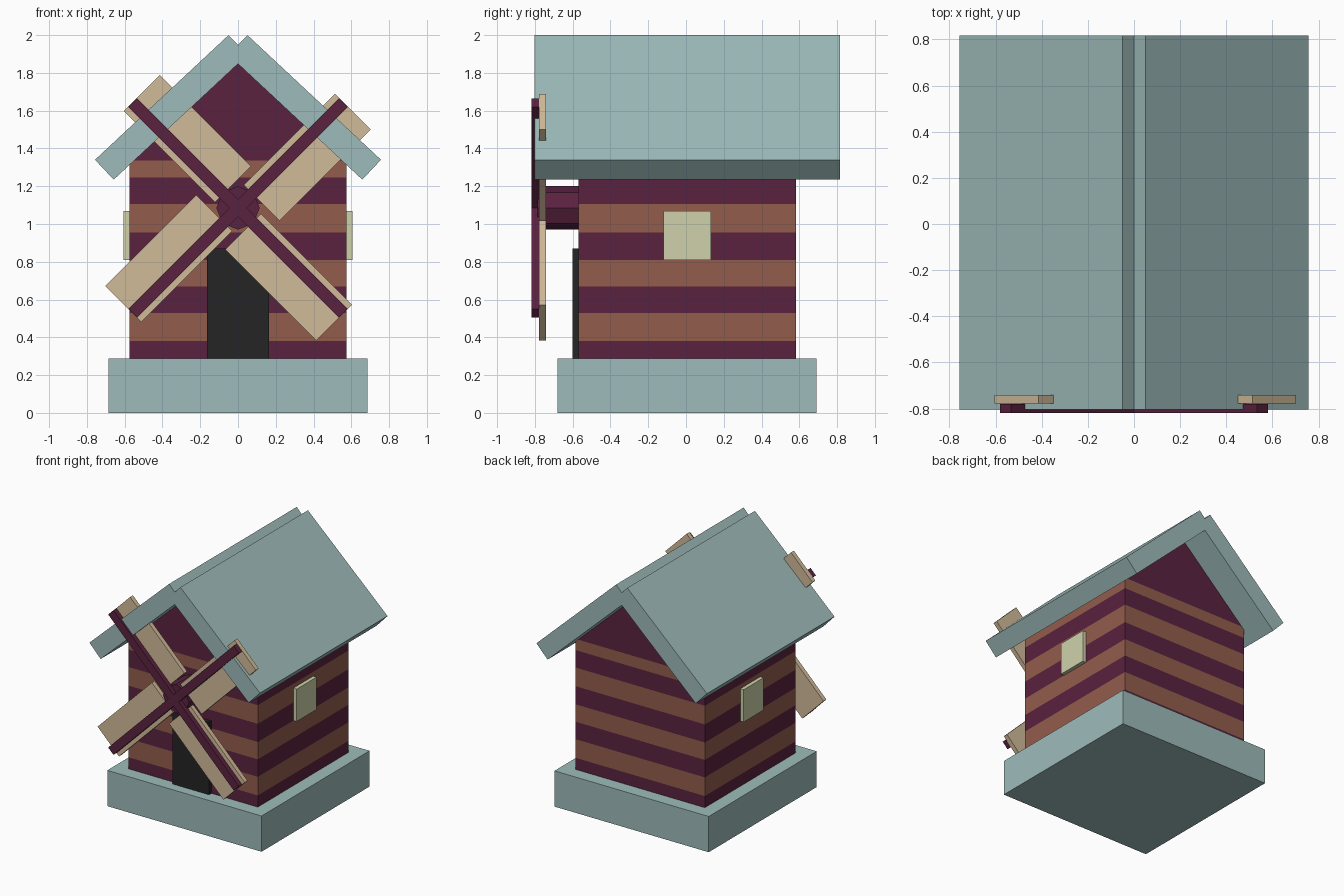
import bpy, bmesh, math
from mathutils import Matrix, Vector

cube = bpy.data.objects.get("Cube")
if cube:
    bpy.data.objects.remove(cube, do_unlink=True)


def material(name, r, g, b):
    m = bpy.data.materials.new(name)
    m.use_nodes = True
    m.diffuse_color = (r, g, b, 1)
    m.node_tree.nodes["Principled BSDF"].inputs["Base Color"].default_value = (r, g, b, 1)
    return m


teal = material("pale teal", 0.34, 0.50, 0.49)
plum = material("dark plum", 0.102, 0.016, 0.05)
brown = material("red brown", 0.287, 0.107, 0.072)
wood = material("light wood", 0.64, 0.50, 0.32)
cream = material("pale cream", 0.62, 0.64, 0.41)
black = material("charcoal", 0.018, 0.018, 0.018)


def finish(name, bm, *mats):
    bmesh.ops.recalc_face_normals(bm, faces=bm.faces)
    mesh = bpy.data.meshes.new(name)
    bm.to_mesh(mesh)
    bm.free()
    for m in mats:
        mesh.materials.append(m)
    obj = bpy.data.objects.new(name, mesh)
    bpy.context.collection.objects.link(obj)
    return obj


def box(name, low, high, mat, turn=Matrix()):
    """Box between two corners, then moved by a matrix."""
    low, high = Vector(low), Vector(high)
    bm = bmesh.new()
    bmesh.ops.create_cube(bm, size=1)
    bm.transform(turn @ Matrix.Translation((low + high) / 2) @ Matrix.Diagonal((*(high - low), 1)))
    return finish(name, bm, mat)


def prism(profile, front, back):
    """Extrude an x-z profile along y."""
    bm = bmesh.new()
    face = bm.faces.new([bm.verts.new((x, front, z)) for x, z in profile])
    out = bmesh.ops.extrude_face_region(bm, geom=[face])
    moved = [v for v in out["geom"] if isinstance(v, bmesh.types.BMVert)]
    bmesh.ops.translate(bm, verts=moved, vec=(0, back - front, 0))
    return bm


# Plinth
box("plinth", (-0.685, -0.68, 0), (0.685, 0.69, 0.287), teal)

# House body, cut into horizontal stripes
half, floor, eaves = 0.575, 0.287, 1.335
body = prism([(-half, floor), (half, floor), (half, eaves), (0, 1.86), (-half, eaves)], -0.57, 0.582)
stripes = [0.38, 0.53, 0.67, 0.81, 0.955, 1.105, 1.245, eaves]
for z in stripes:
    bmesh.ops.bisect_plane(body, geom=body.verts[:] + body.edges[:] + body.faces[:],
                           plane_co=(0, 0, z), plane_no=(0, 0, 1))
for f in body.faces:
    height = f.calc_center_median().z
    f.material_index = sum(height > z for z in stripes) % 2
finish("striped_house_body", body, plum, brown)

# Roof slabs, crossing at the ridge
for side, s in (("left", 1), ("right", -1)):
    slab = [(s * x, z) for x, z in ((0.05, 2.0), (0.757, 1.34), (0.658, 1.235), (-0.05, 1.895))]
    finish(side + "_roof_slab", prism(slab, -0.803, 0.816), teal)

# Door and side windows
box("door", (-0.163, -0.6, floor), (0.163, -0.56, 0.87), black)
for side, s in (("left", 1), ("right", -1)):
    box(side + "_window", (s * 0.59 - 0.015, -0.12, 0.81), (s * 0.59 + 0.015, 0.133, 1.07), cream)

# Sail hub
centre = Matrix.Translation((0, 0, 1.085))
hub = bmesh.new()
bmesh.ops.create_cone(hub, cap_ends=True, segments=8, radius1=0.115, radius2=0.115, depth=0.225)
hub.transform(Matrix.Translation((0, -0.6725, 1.085)) @ Matrix.Rotation(math.pi / 2, 4, "X"))
finish("sail_hub", hub, plum)

# Crossed spars and four offset sails
for i in range(4):
    turn = centre @ Matrix.Rotation(math.radians(45 + 90 * i), 4, "Y")
    if i < 2:
        box(f"spar_{i + 1}", (-0.788, -0.818, -0.033), (0.788, -0.779, 0.033), plum, turn)
    box(f"sail_{i + 1}", (0.108, -0.777, -0.204), (0.79, -0.741, 0.064), wood, turn)
